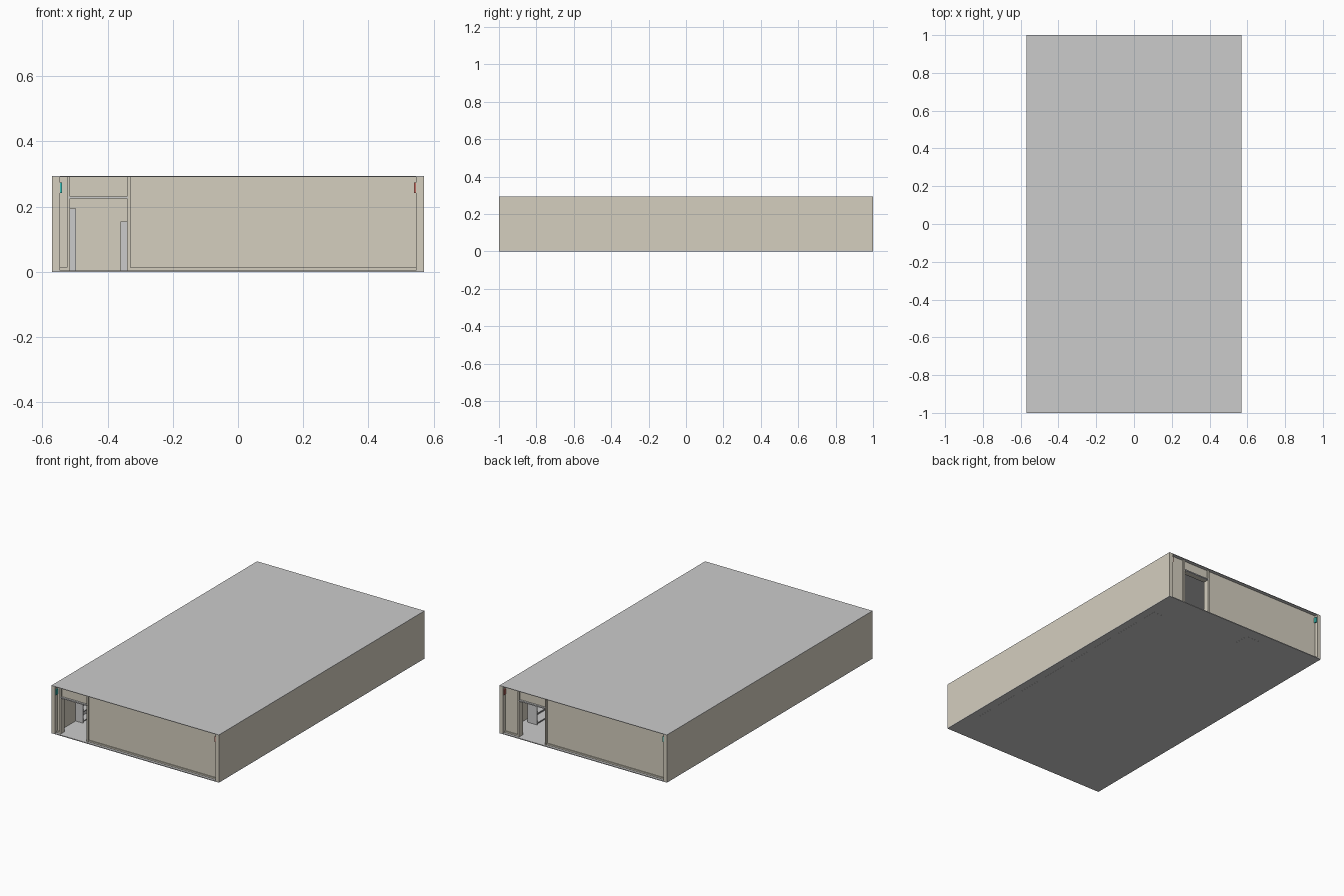
import bpy

if "Cube" in bpy.data.objects:
    bpy.data.objects.remove(bpy.data.objects["Cube"])

def material(name, rgb):
    m = bpy.data.materials.new(name)
    m.diffuse_color = (*rgb, 1)
    m.use_nodes = True
    m.node_tree.nodes["Principled BSDF"].inputs["Base Color"].default_value = m.diffuse_color
    return m

PLASTER = material("plaster", (0.66, 0.62, 0.52))
TEAL = material("teal", (0.05, 0.55, 0.5))
RED = material("red", (0.55, 0.16, 0.13))

def box(name, x, y, z, mat=None):
    """Box from (min, max) pairs on each axis."""
    bpy.ops.mesh.primitive_cube_add(size=1, location=[(a + b) / 2 for a, b in (x, y, z)])
    o = bpy.context.object
    o.name = name
    o.scale = [abs(b - a) for a, b in (x, y, z)]
    bpy.ops.object.transform_apply(location=False, rotation=False, scale=True)
    if mat:
        o.data.materials.append(mat)
    return o

W, H, T = 0.57, 0.294, 0.024
IN = W - T
FLOOR, CEIL = 0.005, H - 0.003

# Slabs and long side walls
box("floor", (-W, W), (-1, 1), (0, FLOOR))
box("ceiling", (-W, W), (-1, 1), (CEIL, H))
for s, label in ((-1, "left"), (1, "right")):
    box(label + "_wall", (s * IN, s * W), (-1, 1), (FLOOR, CEIL), PLASTER)

def end_wall(label, s, d0, d1, top=0.225):
    """Recessed end wall with a doorway from x = d0 to d1; s is the side along y."""
    y = (s * 0.978, s * 0.956)
    box(label + "_wall_left", (-IN, d0), y, (FLOOR, CEIL), PLASTER)
    box(label + "_wall_right", (d1, IN), y, (FLOOR, CEIL), PLASTER)
    box(label + "_wall_over_door", (d0, d1), y, (top, CEIL), PLASTER)
    # Door surround
    fy = (s * 0.988, s * 0.95)
    box(label + "_jamb_left", (d0 - 0.01, d0), fy, (FLOOR, CEIL), PLASTER)
    box(label + "_jamb_right", (d1, d1 + 0.01), fy, (FLOOR, CEIL), PLASTER)
    box(label + "_lintel", (d0 - 0.004, d1 + 0.002), (s * 0.99, s * 0.95), (top, top + 0.007))
    # Skirting
    sy = (s * 0.978, s * 0.984)
    box(label + "_skirting_left", (-IN, d0 - 0.01), sy, (FLOOR, 0.014), PLASTER)
    box(label + "_skirting_right", (d1 + 0.01, IN), sy, (FLOOR, 0.014), PLASTER)
    # Small coloured plates on the projecting side walls
    py = (s * 0.965, s * 0.995)
    box(label + "_plate_left", (-IN, -IN + 0.007), (s * 0.98, s * 0.997), (0.242, 0.275), TEAL)
    box(label + "_plate_right", (IN - 0.007, IN), (s * 0.98, s * 0.997), (0.242, 0.275), RED)

end_wall("front", -1, -0.515, -0.34)
end_wall("back", 1, 0.27, 0.445)

def shelving(name, x_back, x_front, y, h, levels):
    """Shelf run: back panel, end panels and boards, open towards x_front."""
    t = 0.005 if x_front > x_back else -0.005
    box(name + "_back", (x_back, x_back + t), y, (FLOOR, h))
    for i, e in enumerate((y[0], y[1] - 0.005)):
        box(f"{name}_end_{i}", (x_back, x_front), (e, e + 0.005), (FLOOR, h))
    for i in range(levels):
        z = FLOOR + 0.012 + i * (h - 0.02) / (levels - 1)
        box(f"{name}_board_{i}", (x_back, x_front), y, (z - 0.006, z))

# Wall shelving and free-standing double rows
shelving("left_shelving", -IN, -0.497, (-0.8, 0.8), 0.195, 4)
shelving("right_shelving", 0.52, 0.455, (-0.77, 0.8), 0.195, 4)
for i, x in enumerate((-0.3, -0.05, 0.2)):
    for s in (-1, 1):
        shelving(f"row_{i}_{'a' if s < 0 else 'b'}", x, x + s * 0.06, (-0.6, 0.6), 0.155, 3)

# Plinths showing through the floor, and a counter by the back wall
box("shelving_plinth", (0.46, 0.52), (-0.77, 0.8), (-0.0005, 0.012))
box("counter", (-0.17, -0.07), (0.83, 0.93), (-0.0005, 0.11))
